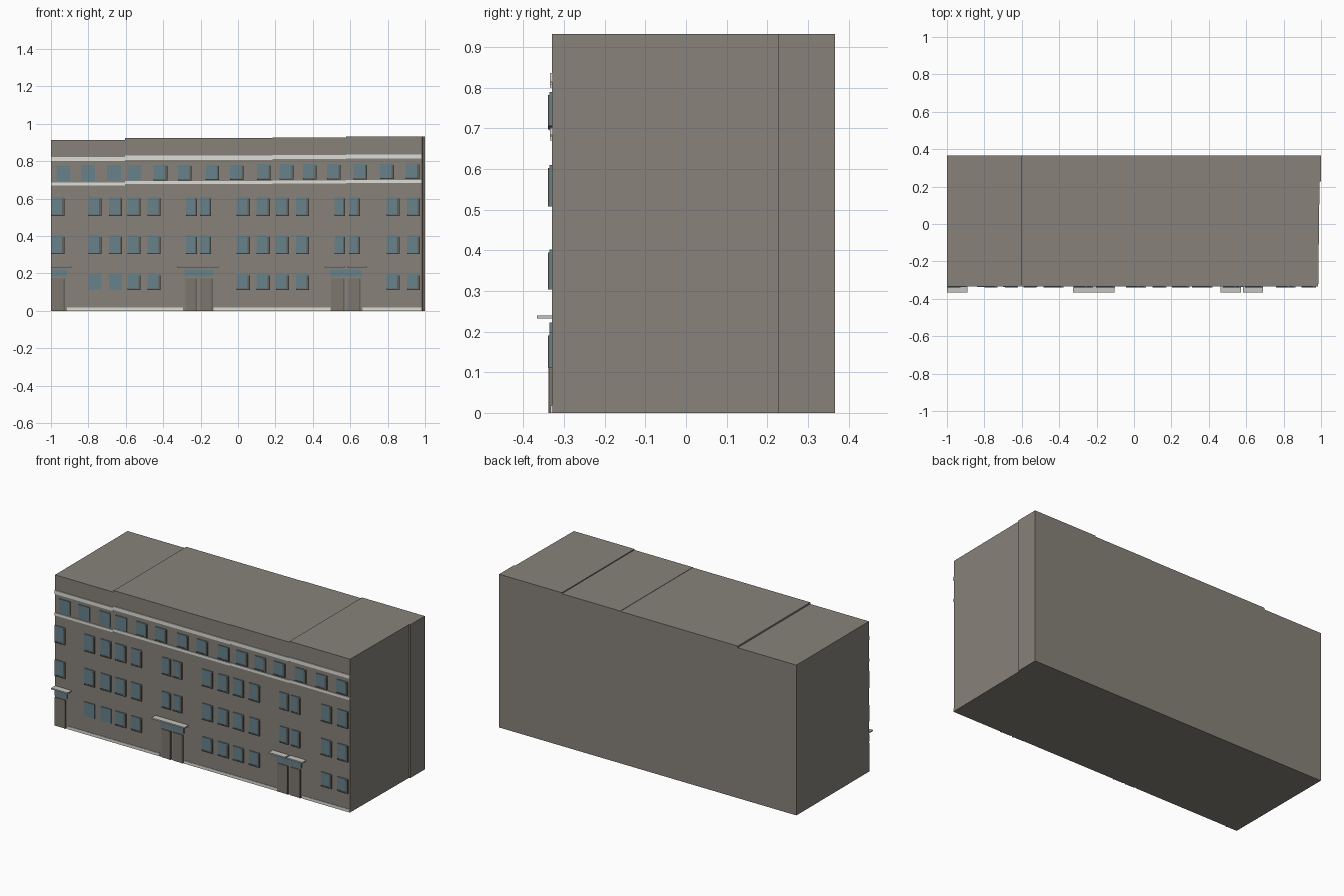
import bpy, bmesh

if "Cube" in bpy.data.objects:
    bpy.data.objects.remove(bpy.data.objects["Cube"])

FRONT, BACK = -0.33, 0.367


def material(name, rgb):
    m = bpy.data.materials.new(name)
    m.diffuse_color = (*rgb, 1)
    m.use_nodes = True
    m.node_tree.nodes["Principled BSDF"].inputs["Base Color"].default_value = m.diffuse_color
    return m


WALL = material("warm grey wall", (0.245, 0.225, 0.195))
GLASS = material("blue grey glass", (0.14, 0.22, 0.26))
LIGHT = material("pale stone trim", (0.72, 0.72, 0.68))
CANOPY = material("canopy grey", (0.55, 0.56, 0.52))
FRAME = material("dark frame", (0.13, 0.12, 0.105))
DOOR = material("door brown", (0.20, 0.18, 0.155))


def prism(name, outline, z0, z1, mat):
    """Extrude a counter-clockwise ground outline from z0 to z1."""
    bm = bmesh.new()
    low = [bm.verts.new((x, y, z0)) for x, y in outline]
    top = [bm.verts.new((x, y, z1)) for x, y in outline]
    bm.faces.new(low[::-1])
    bm.faces.new(top)
    n = len(outline)
    for i in range(n):
        j = (i + 1) % n
        bm.faces.new((low[i], low[j], top[j], top[i]))
    me = bpy.data.meshes.new(name)
    bm.to_mesh(me)
    bm.free()
    me.materials.append(mat)
    ob = bpy.data.objects.new(name, me)
    bpy.context.collection.objects.link(ob)
    return ob


def box(name, x0, x1, y0, y1, z0, z1, mat):
    return prism(name, [(x0, y0), (x1, y0), (x1, y1), (x0, y1)], z0, z1, mat)


def plate(name, x0, x1, z0, z1, depth, mat):
    """Thin plate standing proud of the front wall."""
    return box(name, x0, x1, FRONT - depth, FRONT, z0, z1, mat)


# Body: stepped roof sections, each with two string courses
sections = [(-1.0, -0.605, 0.914, -0.008), (-0.605, 0.185, 0.924, 0.0),
            (0.185, 0.578, 0.926, 0.003), (0.578, 0.985, 0.932, 0.006)]
for i, (x0, x1, h, lift) in enumerate(sections):
    if i < 3:
        box("wall_section", x0, x1, FRONT, BACK, 0, h, WALL)
    else:  # end section has a slightly skewed, notched side wall
        prism("wall_end_section", [(x0, FRONT), (x1, FRONT), (0.992, 0.227),
                                   (1.0, 0.227), (1.0, BACK), (x0, BACK)], 0, h, WALL)
    plate("upper_cornice", x0, x1, 0.808 + lift, 0.830 + lift, 0.005, LIGHT)
    plate("lower_cornice", x0, x1, 0.678 + lift, 0.694 + lift, 0.005, LIGHT)

# Plinth strips between the entrances
for x0, x1 in [(-0.915, -0.295), (-0.13, 0.19), (0.19, 0.495), (0.665, 0.985)]:
    plate("plinth", x0, x1, 0, 0.018, 0.003, LIGHT)


def window(x, z0, z1, width, framed=True):
    a, b = max(x - width / 2, -1.0), x + width / 2
    plate("window_glass", a, b, z0, z1, 0.006, GLASS)
    if framed:
        plate("window_jamb", b - 0.012, b, z0, z1 - 0.008, 0.009, FRAME)
        plate("window_sill", a, b - 0.012, z0, z0 + 0.007, 0.009, FRAME)


# Attic row of windows
attic = [-0.933, -0.802, -0.663, -0.553, -0.414, -0.285, -0.138, -0.007,
         0.138, 0.26, 0.384, 0.512, 0.654, 0.796, 0.933]
for x in attic:
    rise = 0.006 * (x + 0.3)
    window(x, 0.698 + rise, 0.782 + rise, 0.074, x > -0.5)

# Three lower floors; the stair windows are narrower and skip the ground floor
regular = [-0.765, -0.655, -0.555, -0.449, 0.028, 0.135, 0.237, 0.344, 0.828, 0.938]
stairs = [-0.248, -0.173, 0.544, 0.622]
for z0, z1 in [(0.112, 0.198), (0.303, 0.402), (0.507, 0.610)]:
    ground = z0 < 0.2
    for x in regular:
        window(x, z0, z1, 0.07, not (ground and x < -0.6))
    if not ground:
        window(-0.963, z0, z1, 0.07)
        for x in stairs:
            window(x, z0, z1, 0.058)

# Entrances: glass transom and door leaves
for x0, x1 in [(-1.0, -0.915), (-0.285, -0.13), (0.49, 0.66)]:
    plate("transom_glass", x0, x1, 0.183, 0.222, 0.006, GLASS)
for x0, x1 in [(-1.0, -0.925), (-0.28, -0.218), (-0.203, -0.135),
               (0.497, 0.570), (0.585, 0.655)]:
    plate("door_leaf", x0, x1, 0, 0.172, 0.005, DOOR)
    plate("door_post", x1 - 0.008, x1, 0, 0.172, 0.008, FRAME)

# Canopies
for x0, x1 in [(-1.0, -0.89), (-0.325, -0.103), (0.463, 0.573), (0.582, 0.69)]:
    box("canopy", x0, x1, -0.367, FRONT, 0.232, 0.24, CANOPY)
